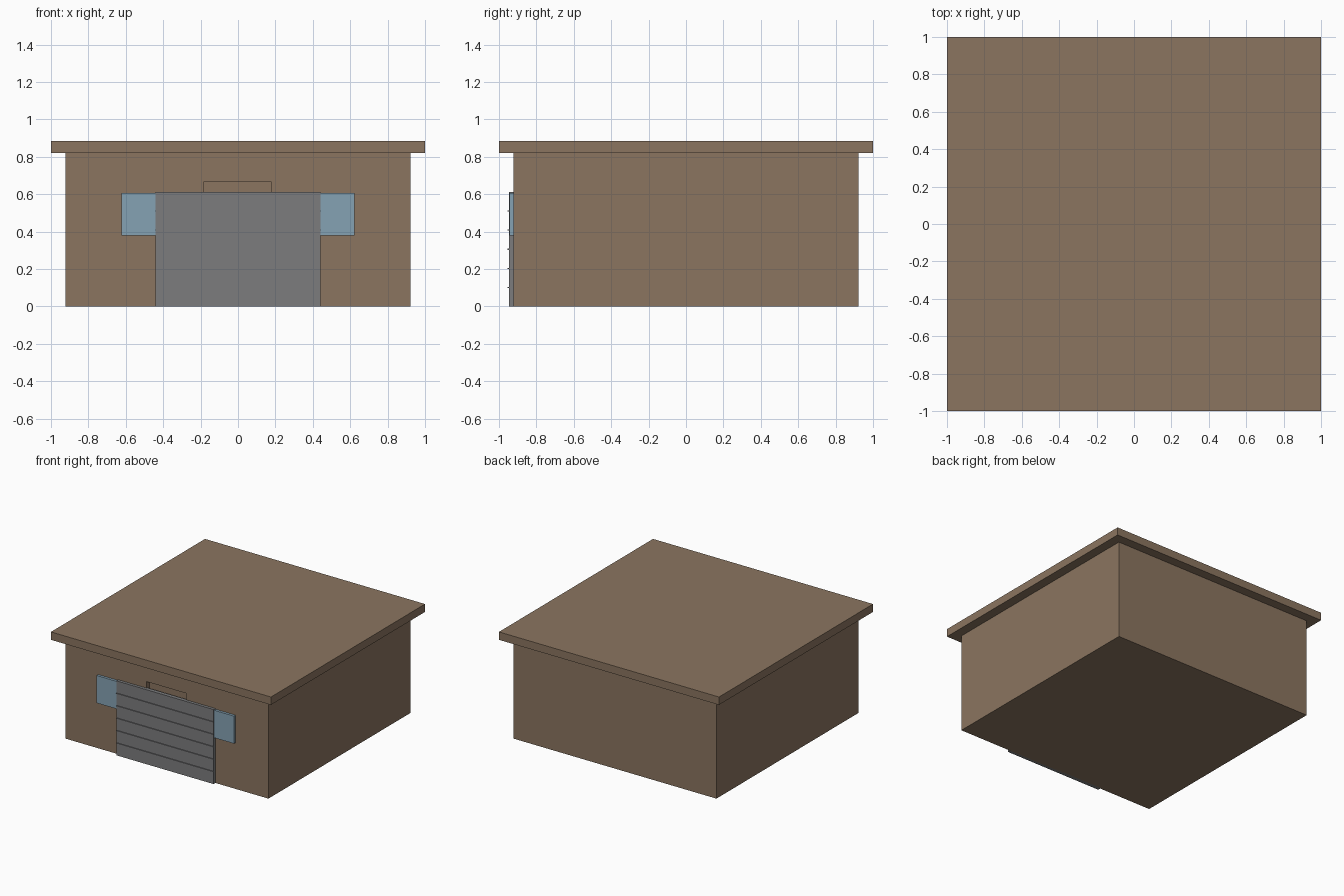
import bpy
import bmesh

old = bpy.data.objects.get("Cube")
if old:
    bpy.data.objects.remove(old, do_unlink=True)


def material(name, rgb):
    mat = bpy.data.materials.new(name)
    mat.use_nodes = True
    mat.diffuse_color = (*rgb, 1)
    mat.node_tree.nodes["Principled BSDF"].inputs["Base Color"].default_value = (*rgb, 1)
    return mat


def box(name, x, y, z, mat):
    """Box spanning the given (low, high) ranges."""
    bm = bmesh.new()
    bmesh.ops.create_cube(bm, size=1)
    for v in bm.verts:
        v.co = [r[0] if c < 0 else r[1] for c, r in zip(v.co, (x, y, z))]
    mesh = bpy.data.meshes.new(name)
    bm.to_mesh(mesh)
    bm.free()
    mesh.materials.append(mat)
    obj = bpy.data.objects.new(name, mesh)
    bpy.context.collection.objects.link(obj)
    return obj


brown = material("brown_plaster", (0.258, 0.178, 0.117))
grey = material("door_grey", (0.2, 0.203, 0.208))
blue = material("window_blue", (0.235, 0.361, 0.456))

# Walls and overhanging flat roof
walls = box("walls", (-0.923, 0.923), (-0.923, 0.923), (0, 0.82), brown)
box("roof", (-1, 1), (-1, 1), (0.82, 0.885), brown)

# Shallow doorway recess behind the shutter
cutter = box("doorway_cutter", (-0.185, 0.18), (-1, -0.885), (0.01, 0.665), brown)
cutter.hide_render = True
cutter.hide_viewport = True
cutter.display_type = 'WIRE'
cut = walls.modifiers.new("doorway", 'BOOLEAN')
cut.operation = 'DIFFERENCE'
cut.solver = 'EXACT'
cut.object = cutter

# Garage door with thin horizontal ribs
box("garage_door", (-0.442, 0.442), (-0.947, -0.915), (0, 0.612), grey)
for i in range(1, 6):
    z = i * 0.102
    box(f"door_rib_{i}", (-0.44, 0.44), (-0.954, -0.946), (z - 0.003, z + 0.003), grey)

# Windows flanking the door
for side, name in ((1, "left_window"), (-1, "right_window")):
    xs = sorted((side * 0.44, side * 0.624))
    box(name, xs, (-0.944, -0.92), (0.38, 0.606), blue)
